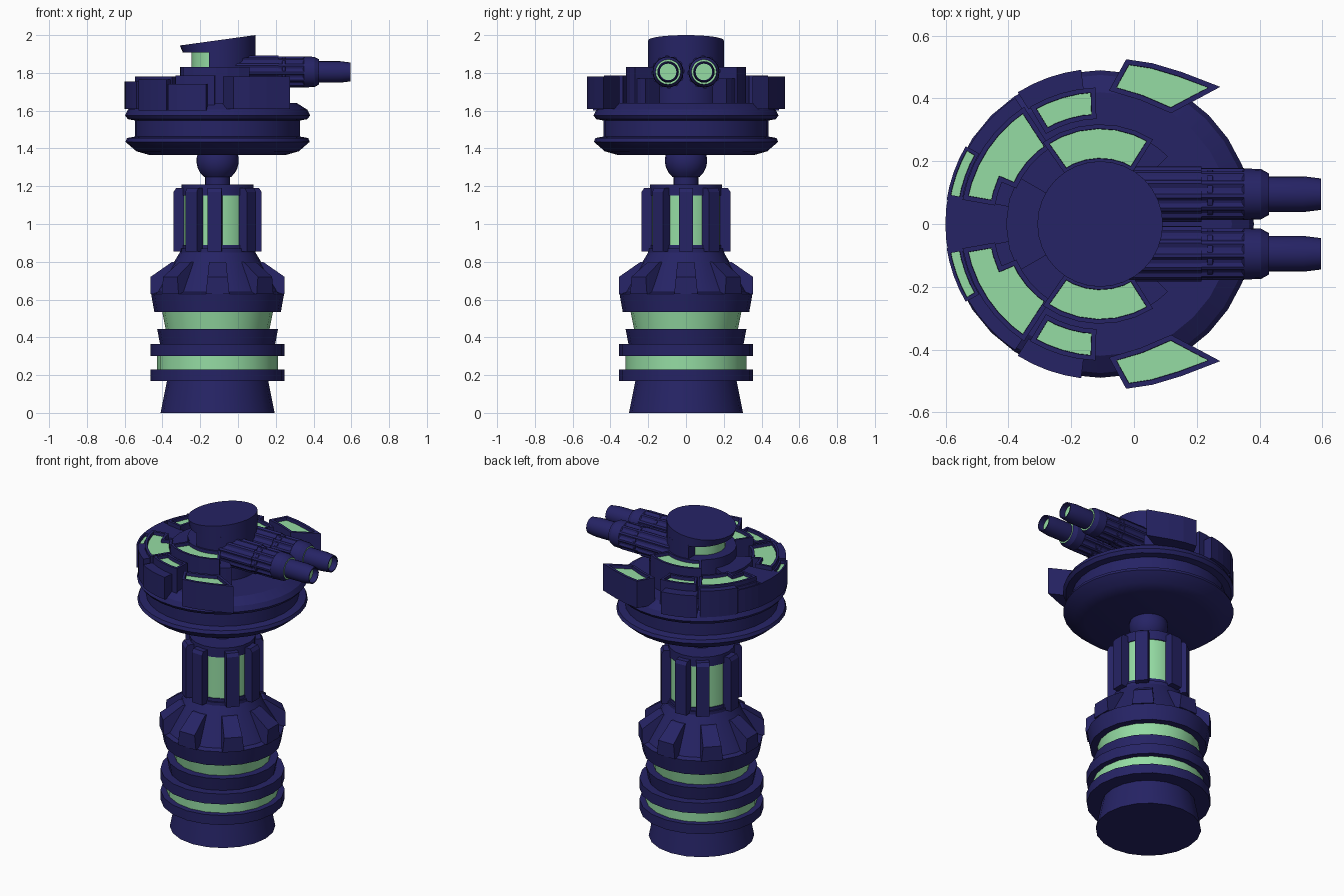
import bpy, bmesh, math
from mathutils import Vector

if "Cube" in bpy.data.objects:
    bpy.data.objects.remove(bpy.data.objects["Cube"])

CX = -0.108                      # main vertical axis


def material(name, rgb):
    m = bpy.data.materials.new(name)
    m.diffuse_color = (*rgb, 1)
    m.use_nodes = True
    m.node_tree.nodes["Principled BSDF"].inputs["Base Color"].default_value = m.diffuse_color
    return m


NAVY = material("navy", (0.019, 0.017, 0.13))
GREEN = material("green", (0.30, 0.72, 0.37))


def finish(name, bm, smooth=False):
    bmesh.ops.remove_doubles(bm, verts=bm.verts, dist=1e-5)
    bmesh.ops.recalc_face_normals(bm, faces=bm.faces)
    me = bpy.data.meshes.new(name)
    bm.to_mesh(me)
    bm.free()
    me.materials.append(NAVY)
    me.materials.append(GREEN)
    ob = bpy.data.objects.new(name, me)
    bpy.context.collection.objects.link(ob)
    if smooth:
        bpy.ops.object.select_all(action='DESELECT')
        ob.select_set(True)
        bpy.context.view_layer.objects.active = ob
        bpy.ops.object.shade_smooth_by_angle(angle=math.radians(25))
    return ob


def lathe(name, profile, n=24, green=(), flute=None, along_x=None):
    """Spin (radius, height) points; green lists the coloured bands."""
    bm = bmesh.new()
    rings = []
    for r, h in profile:
        ring = []
        for i in range(n):
            a = 2 * math.pi * i / n
            q = r * (flute if flute and i % 4 > 1 else 1)
            u, v = q * math.cos(a), q * math.sin(a)
            co = (h, along_x[0] + u, along_x[1] + v) if along_x else (CX + u, v, h)
            ring.append(bm.verts.new(co))
        rings.append(ring)
    for k in range(len(rings) - 1):
        for i in range(n):
            j = (i + 1) % n
            f = bm.faces.new((rings[k][i], rings[k][j], rings[k + 1][j], rings[k + 1][i]))
            f.material_index = int(k in green)
    return finish(name, bm, not flute)


def prism(name, pts, z0, z1, rim=None, depth=0.02, mat=0, smooth=False):
    """Upright block over a plan outline; rim gives it a sunken green top."""
    bm = bmesh.new()
    lo = [bm.verts.new((x, y, z0)) for x, y in pts]
    hi = [bm.verts.new((x, y, z1)) for x, y in pts]
    n = len(pts)
    bm.faces.new(lo)
    top = bm.faces.new(hi)
    for i in range(n):
        j = (i + 1) % n
        bm.faces.new((lo[i], lo[j], hi[j], hi[i]))
    for f in bm.faces:
        f.material_index = mat
    bmesh.ops.recalc_face_normals(bm, faces=bm.faces)
    if rim:
        bmesh.ops.inset_individual(bm, faces=[top], thickness=rim, use_even_offset=True)
        bmesh.ops.inset_individual(bm, faces=[top], thickness=0.001, depth=-depth)
        top.material_index = 1
    return finish(name, bm, smooth)


def arc(r, a0, a1, n):
    angles = [math.radians(a0 + (a1 - a0) * i / n) for i in range(n + 1)]
    return [(CX + r * math.cos(a), r * math.sin(a)) for a in angles]


def sector(name, r0, r1, a0, a1, z0, z1, n=4, **kw):
    return prism(name, arc(r1, a0, a1, n) + arc(r0, a1, a0, n), z0, z1, **kw)


def radial_block(name, profile, w0, w1, angle):
    """Extrude a (radius, height) outline sideways; widths for bottom and top."""
    bm = bmesh.new()
    a = math.radians(angle)
    out, side = Vector((math.cos(a), math.sin(a), 0)), Vector((-math.sin(a), math.cos(a), 0))
    zs = [z for r, z in profile]
    loops = []
    for s in (-0.5, 0.5):
        loop = []
        for r, z in profile:
            w = w0 + (w1 - w0) * (z - min(zs)) / (max(zs) - min(zs))
            loop.append(bm.verts.new(Vector((CX, 0, z)) + out * r + side * s * w))
        loops.append(loop)
        bm.faces.new(loop)
    for i in range(len(profile)):
        j = (i + 1) % len(profile)
        bm.faces.new((loops[0][i], loops[0][j], loops[1][j], loops[1][i]))
    return finish(name, bm)


# Pedestal with two glowing bands and a tapered shoulder
lathe("pedestal", [(0, 0), (.302, 0), (.268, .17), (.355, .17), (.355, .23), (.32, .23),
                   (.32, .30), (.355, .30), (.355, .365), (.305, .365), (.32, .445),
                   (.275, .445), (.293, .535), (.335, .535), (.352, .63), (.325, .64),
                   (.20, .85), (.20, .87), (0, .87)], n=20, green=(5, 11))
for i in range(8):
    radial_block("shoulder_tooth", [(.2, .63), (.355, .63), (.355, .72), (.24, .80), (.2, .80)],
                 .125, .09, i * 45)

# Column with glowing core and ribs
lathe("column", [(0, .85), (.19, .85), (.19, .89), (.184, .89), (.184, 1.15), (.19, 1.15),
                 (.19, 1.21), (0, 1.21)], n=20, green=(3,))
for a in (0, 40, -40, 94, -94, 127, -127, 180):
    radial_block("column_rib", [(.16, .855), (.233, .855), (.233, 1.17), (.22, 1.19), (.16, 1.19)],
                 .075, .075, a)

# Ball joint
ball = [(.112 * math.cos(math.radians(t)), 1.335 + .112 * math.sin(math.radians(t)))
        for t in range(-50, 41, 15)]
lathe("ball_joint", [(0, 1.2), (.066, 1.2), (.066, 1.25)] + ball + [(.09, 1.41), (0, 1.41)], n=20)

# Rotating disc with two rims
lathe("disc", [(0, 1.365), (.36, 1.365), (.43, 1.385), (.488, 1.435), (.48, 1.455), (.437, 1.463),
               (.437, 1.548), (.475, 1.555), (.49, 1.575), (.475, 1.605), (.42, 1.64), (0, 1.64)], n=32)

# Armour on the disc, mirrored left and right
fin = [(-.025, .525), (.06, .512), (.15, .485), (.275, .437), (.118, .353), (.02, .395), (-.08, .425)]
for s in (1, -1):
    prism("side_fin", [(x, s * y) for x, y in fin], 1.61, 1.78, rim=.016, depth=.02)
    sector("front_tray", .335, .435, s * 92, s * 121, 1.61, 1.785, rim=.015)
    B = arc(.445, s * 123, s * 170, 6) + arc(.34, s * 170, s * 157, 2) + arc(.29, s * 157, s * 123, 4)
    prism("rear_tray", B, 1.61, 1.78, rim=.015)
    sector("outer_tray", .446, .495, s * 150, s * 171, 1.61, 1.755, rim=.01)
    sector("outer_belt", .43, .495, s * 97, s * 122, 1.60, 1.74)
    sector("outer_belt_rear", .44, .485, s * 124, s * 150, 1.60, 1.765)
    sector("turret_guard", .195, .318, s * 58, s * 125, 1.63, 1.83, n=6, rim=.014)
    sector("guard_wedge", .195, .305, s * 45, s * 58, 1.63, 1.77, n=2)
sector("rear_bridge", .19, .493, 169, 191, 1.61, 1.755)
sector("rear_bridge_step", .19, .30, 150, 210, 1.61, 1.77)

# Turret with a rear window and a slanted cap
prism("turret_base", arc(.2, 0, 348.75, 31), 1.63, 1.83, smooth=True)
prism("turret_window", arc(.137, 90, 270, 14), 1.82, 1.915, mat=1, smooth=True)
prism("turret_front", arc(.2, -103, 103, 18), 1.82, 1.915, smooth=True)
cap = prism("turret_cap", arc(.2, 0, 348.75, 31), 1.908, 2.0, smooth=True)
for v in cap.data.vertices:
    if v.co.z > 1.95:
        v.co.z = 1.945 + .055 * (v.co.x - CX + .2) / .4
    elif v.co.x < CX:
        v.co.x = CX + (v.co.x - CX) * .92

# Twin guns
for s in (1, -1):
    c = (s * .095, 1.805)
    lathe("gun_sleeve", [(0, -.05), (.088, -.05), (.088, .215), (0, .215)], n=48, flute=.9, along_x=c)
    lathe("gun_shroud", [(0, .2), (.083, .2), (.083, .35), (0, .35)], n=48, flute=.9, along_x=c)
    lathe("gun_collar", [(0, .21), (.08, .235), (.08, .25), (.07, .255), (.07, .34), (.082, .35),
                         (.08, .405), (.066, .43), (0, .43)], n=20, green=(7,), along_x=c)
    lathe("gun_barrel", [(0, .42), (.057, .42), (.057, .54), (.05, .596), (.044, .596),
                         (.044, .56), (0, .56)], n=20, green=(5,), along_x=c)
